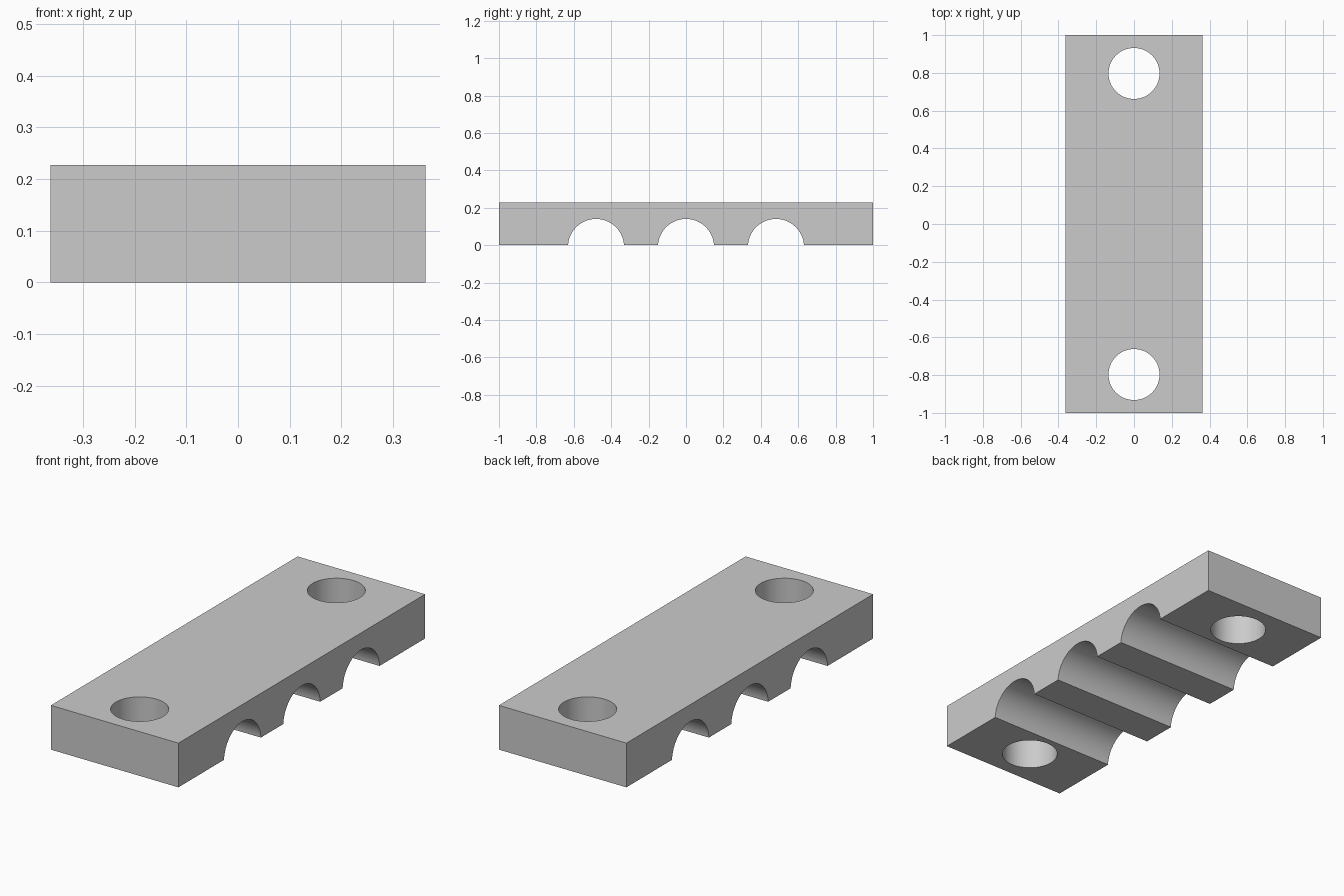
import bpy
import math

cube = bpy.data.objects.get("Cube")
if cube:
    bpy.data.objects.remove(cube, do_unlink=True)

HALF_W, HALF_L, HEIGHT = 0.362, 1.0, 0.227

grey = bpy.data.materials.new("plain_grey")
grey.use_nodes = True
colour = (0.6, 0.6, 0.6, 1)
grey.diffuse_color = colour
grey.node_tree.nodes["Principled BSDF"].inputs["Base Color"].default_value = colour

# Plate
bpy.ops.mesh.primitive_cube_add(size=1, location=(0, 0, HEIGHT / 2))
plate = bpy.context.object
plate.name = "clamp_plate"
plate.scale = (2 * HALF_W, 2 * HALF_L, HEIGHT)
bpy.ops.object.transform_apply(location=True, rotation=True, scale=True)
plate.data.materials.append(grey)


def cut_cylinder(name, radius, location, rotation=(0, 0, 0)):
    """Subtract a cylinder from the plate."""
    bpy.ops.mesh.primitive_cylinder_add(vertices=64, radius=radius, depth=1,
                                        location=location, rotation=rotation)
    cutter = bpy.context.object
    cutter.name = name
    cutter.data.materials.append(grey)
    mod = plate.modifiers.new(name, "BOOLEAN")
    mod.operation = "DIFFERENCE"
    mod.solver = "EXACT"
    mod.object = cutter
    bpy.context.view_layer.objects.active = plate
    bpy.ops.object.modifier_apply(modifier=mod.name)
    bpy.data.objects.remove(cutter, do_unlink=True)


# Pipe grooves across the underside
for y in (-0.481, 0, 0.481):
    cut_cylinder("groove_cutter", 0.15, (0, y, -0.01), (0, math.pi / 2, 0))

# Bolt holes at both ends
for y in (-0.797, 0.797):
    cut_cylinder("hole_cutter", 0.135, (0, y, HEIGHT / 2))

# Smooth curved walls, sharp edges
bpy.ops.object.select_all(action="DESELECT")
plate.select_set(True)
bpy.context.view_layer.objects.active = plate
bpy.ops.object.shade_smooth_by_angle(angle=math.radians(30))
